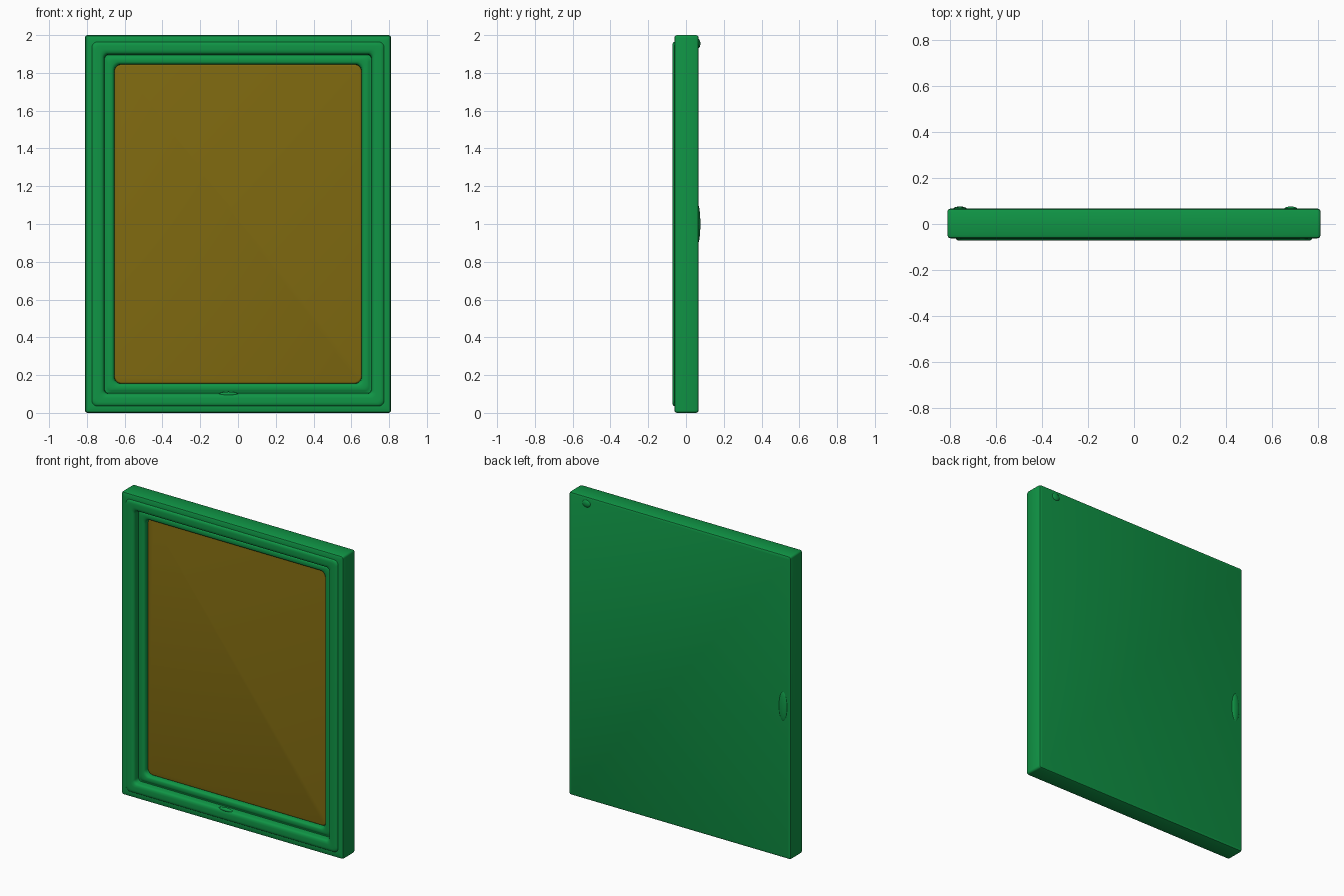
import bpy, bmesh, math

if "Cube" in bpy.data.objects:
    bpy.data.objects.remove(bpy.data.objects["Cube"])


def material(name, color):
    m = bpy.data.materials.new(name)
    m.diffuse_color = color
    m.use_nodes = True
    m.node_tree.nodes["Principled BSDF"].inputs["Base Color"].default_value = m.diffuse_color
    return m


GREEN = material("green", (0.005, 0.30, 0.06, 1))
OCHRE = material("ochre", (0.21, 0.14, 0.005, 1))


def finish(bm, name, mat):
    bmesh.ops.recalc_face_normals(bm, faces=bm.faces)
    me = bpy.data.meshes.new(name)
    bm.to_mesh(me)
    bm.free()
    ob = bpy.data.objects.new(name, me)
    bpy.context.collection.objects.link(ob)
    me.materials.append(mat)
    bpy.ops.object.select_all(action='DESELECT')
    ob.select_set(True)
    bpy.context.view_layer.objects.active = ob
    bpy.ops.object.shade_smooth_by_angle(angle=math.radians(40))
    return ob


def ring(bm, inset, y, r, seg=6):
    """Rounded rectangle loop, inset from the outer 1.62 x 2 outline."""
    w, h = 0.81 - inset - r, 1.0 - inset - r
    verts = []
    for i, (sx, sz) in enumerate([(1, 1), (-1, 1), (-1, -1), (1, -1)]):
        for k in range(seg + 1):
            a = math.pi / 2 * (i + k / seg)
            verts.append(bm.verts.new((sx * w + r * math.cos(a), y,
                                       1 + sz * h + r * math.sin(a))))
    return verts


def loft(name, profile, mat, cap_first=False, cap_last=False):
    bm = bmesh.new()
    rings = [ring(bm, *p) for p in profile]
    n = len(rings[0])
    for a, b in zip(rings, rings[1:]):
        for i in range(n):
            j = (i + 1) % n
            bm.faces.new((a[i], a[j], b[j], b[i]))
    if cap_first:
        bm.faces.new(rings[0])
    if cap_last:
        bm.faces.new(rings[-1])
    return finish(bm, name, mat)


# frame: flat back, rounded edges, raised moulding, stepped recess
loft("frame", [
    (0.014, 0.067, 0.008), (0.004, 0.063, 0.012), (0.0, 0.053, 0.014),
    (0.0, -0.048, 0.014), (0.004, -0.058, 0.012), (0.014, -0.062, 0.010),
    (0.036, -0.062, 0.030), (0.039, -0.067, 0.030), (0.046, -0.071, 0.030),
    (0.056, -0.072, 0.028), (0.078, -0.072, 0.026), (0.091, -0.070, 0.024),
    (0.098, -0.064, 0.024), (0.101, -0.056, 0.024), (0.104, -0.028, 0.022),
    (0.110, -0.028, 0.024), (0.116, -0.033, 0.025), (0.126, -0.036, 0.030),
    (0.142, -0.036, 0.034), (0.150, -0.032, 0.036), (0.154, -0.024, 0.036),
    (0.156, -0.004, 0.036)], GREEN, cap_first=True)

# picture panel
loft("picture_panel", [
    (0.156, -0.004, 0.036), (0.159, -0.008, 0.036), (0.163, -0.009, 0.034)],
    OCHRE, cap_last=True)


def knob(name, loc, size):
    bm = bmesh.new()
    bmesh.ops.create_uvsphere(bm, u_segments=24, v_segments=12, radius=1)
    for v in bm.verts:
        v.co = [c + p * s for c, p, s in zip(loc, v.co, size)]
    return finish(bm, name, GREEN)


# low bumps on the back and small marks on the moulding
knob("back_side_bump", (-0.755, 0.064, 1.0), (0.03, 0.012, 0.10))
knob("back_top_bump", (0.68, 0.064, 1.955), (0.03, 0.012, 0.025))
knob("front_bottom_bump", (-0.05, -0.055, 0.10), (0.05, 0.014, 0.012))
knob("front_corner_bump", (0.73, -0.062, 1.952), (0.03, 0.009, 0.012))
